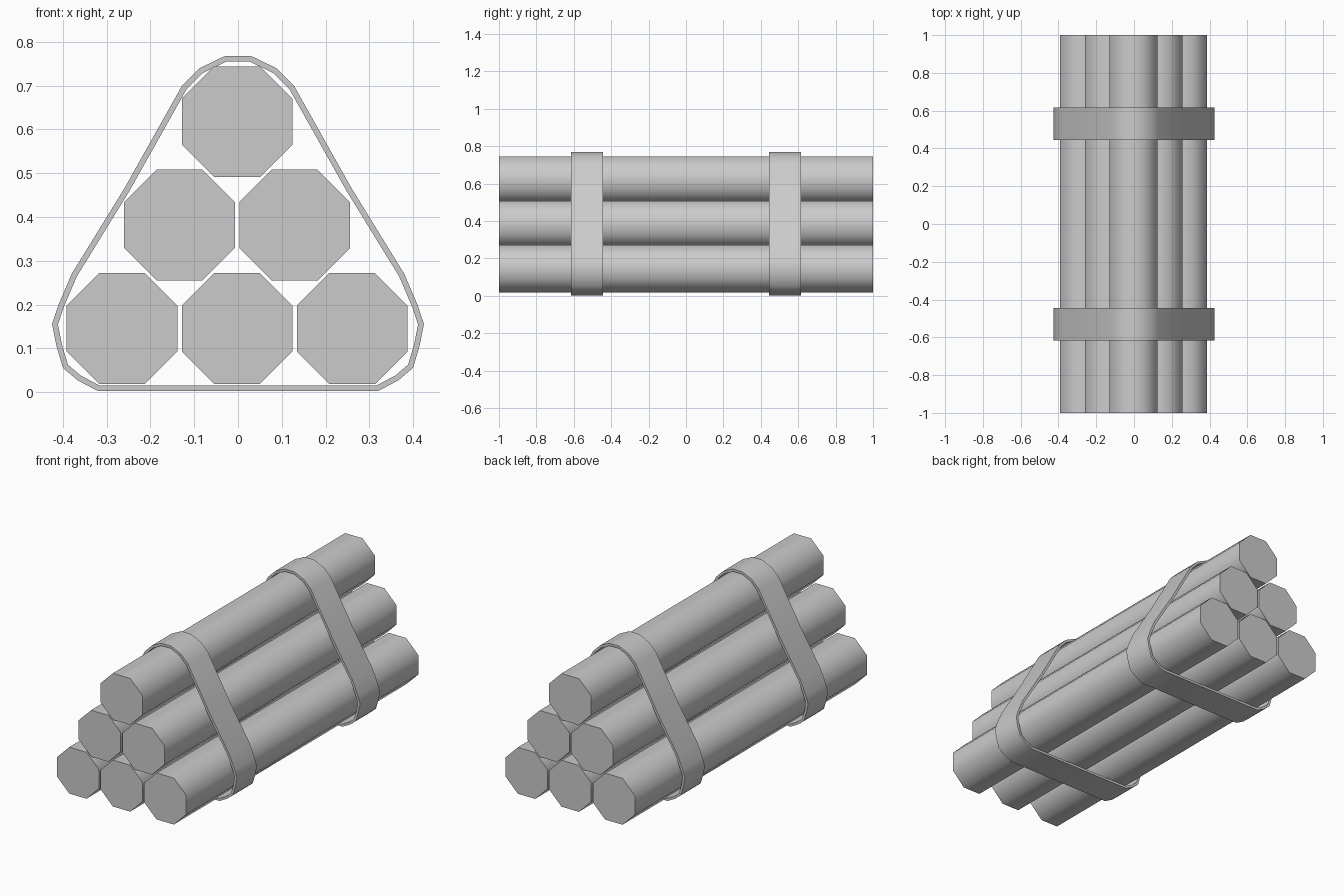
import bpy, bmesh, math
from mathutils import Matrix

cube = bpy.data.objects.get("Cube")
if cube:
    bpy.data.objects.remove(cube, do_unlink=True)

grey = bpy.data.materials.new("plain grey")
grey.use_nodes = True
grey.diffuse_color = (0.6, 0.6, 0.6, 1)
grey.node_tree.nodes["Principled BSDF"].inputs["Base Color"].default_value = (0.6, 0.6, 0.6, 1)


def finish(name, bm):
    """Turn a bmesh into a smooth-sided object with sharp rims."""
    bmesh.ops.recalc_face_normals(bm, faces=bm.faces)
    mesh = bpy.data.meshes.new(name)
    bm.to_mesh(mesh)
    bm.free()
    mesh.materials.append(grey)
    obj = bpy.data.objects.new(name, mesh)
    bpy.context.collection.objects.link(obj)
    bpy.ops.object.select_all(action="DESELECT")
    obj.select_set(True)
    bpy.context.view_layer.objects.active = obj
    return obj


def smooth():
    bpy.ops.object.shade_smooth_by_angle(angle=math.radians(60))


# Octagonal rods stacked in a pyramid
FLAT = 0.1265
ROD_RADIUS = FLAT / math.cos(math.pi / 8)


def rod(name, x, z):
    bm = bmesh.new()
    turn = Matrix.Rotation(math.pi / 2, 4, "X") @ Matrix.Rotation(math.pi / 8, 4, "Z")
    bmesh.ops.create_cone(bm, cap_ends=True, segments=8, radius1=ROD_RADIUS,
                          radius2=ROD_RADIUS, depth=2,
                          matrix=Matrix.Translation((x, 0, z)) @ turn)
    # Start from a flat-topped octagon
    finish(name, bm)
    smooth()


for row, (label, count) in enumerate((("bottom", 3), ("middle", 2), ("top", 1))):
    for i in range(count):
        rod(f"{label}_rod_{i + 1}", (i - (count - 1) / 2) * 0.263 - 0.002,
            0.145 + row * 0.2365)

# Straps wrapped around the stack: right half of the outline, mirrored
HALF = [(0.03, 0.768), (0.088, 0.74), (0.128, 0.7), (0.26, 0.465), (0.38, 0.27),
        (0.41, 0.2), (0.425, 0.155), (0.415, 0.105), (0.4, 0.055),
        (0.367, 0.027), (0.32, 0.002)]
OUTLINE = HALF + [(-x, z) for x, z in reversed(HALF)]


def strap(name, y, width=0.172):
    bm = bmesh.new()
    rims = [[bm.verts.new((x, y + side * width / 2, z)) for x, z in OUTLINE]
            for side in (-1, 1)]
    n = len(OUTLINE)
    for i in range(n):
        j = (i + 1) % n
        bm.faces.new((rims[0][i], rims[0][j], rims[1][j], rims[1][i]))
    obj = finish(name, bm)
    band = obj.modifiers.new("thickness", "SOLIDIFY")
    band.thickness = 0.013
    band.offset = -1
    band.use_even_offset = True
    bpy.ops.object.modifier_apply(modifier=band.name)
    smooth()


strap("front_strap", -0.53)
strap("back_strap", 0.53)
